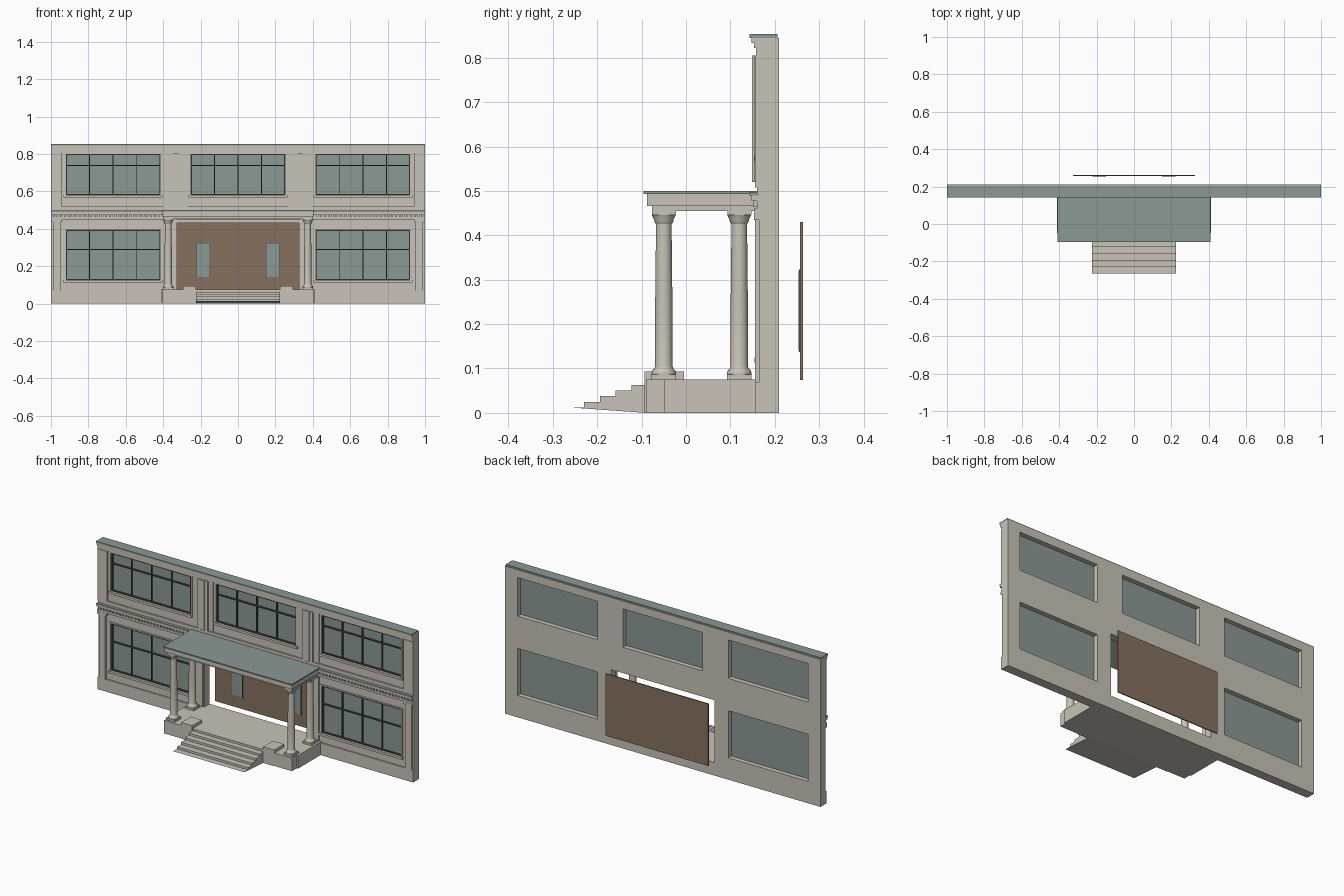
import bpy, bmesh, math
from mathutils import Matrix

cube = bpy.data.objects.get("Cube")
if cube:
    bpy.data.objects.remove(cube, do_unlink=True)


def material(name, rgb):
    m = bpy.data.materials.new(name)
    m.use_nodes = True
    m.diffuse_color = (*rgb, 1)
    bsdf = m.node_tree.nodes["Principled BSDF"]
    bsdf.inputs["Base Color"].default_value = (*rgb, 1)
    bsdf.inputs["Roughness"].default_value = 0.8
    return m


STONE = material("pale stone", (0.58, 0.55, 0.48))
SLATE = material("grey green", (0.26, 0.32, 0.30))
DARK = material("dark frame", (0.065, 0.08, 0.07))
WOOD = material("brown door", (0.24, 0.165, 0.115))


def finish(name, bm, mat):
    bmesh.ops.recalc_face_normals(bm, faces=bm.faces)
    mesh = bpy.data.meshes.new(name)
    bm.to_mesh(mesh)
    bm.free()
    mesh.materials.append(mat)
    ob = bpy.data.objects.new(name, mesh)
    bpy.context.collection.objects.link(ob)
    return ob


def boxes(name, mat, *spans):
    """One object made of boxes, each given as x0, x1, y0, y1, z0, z1."""
    bm = bmesh.new()
    for x0, x1, y0, y1, z0, z1 in spans:
        mid = ((x0 + x1) / 2, (y0 + y1) / 2, (z0 + z1) / 2)
        size = (x1 - x0, y1 - y0, z1 - z0, 1)
        bmesh.ops.create_cube(bm, size=1, matrix=Matrix.Translation(mid) @ Matrix.Diagonal(size))
    return finish(name, bm, mat)


def pair(x0, x1, *rest):
    """The same box on both sides of the centre."""
    return [(x0, x1, *rest), (-x1, -x0, *rest)]


BACK, FACE = 0.21, 0.165
LOW, HIGH = (0.125, 0.395), (0.58, 0.8)
windows = {
    "lower_left_window": (0.415, 0.92, *LOW),
    "lower_right_window": (-0.92, -0.415, *LOW),
    "upper_left_window": (0.415, 0.92, *HIGH),
    "upper_right_window": (-0.92, -0.415, *HIGH),
    "upper_middle_window": (-0.253, 0.253, *HIGH),
}
DOORWAY = (-0.327, 0.327, 0.075, 0.432)

# Wall: a sheet of cells that skips the openings, then thickened
holes = list(windows.values()) + [DOORWAY]
xs = sorted({-1, 1} | {h[i] for h in holes for i in (0, 1)})
zs = sorted({0, 0.845} | {h[i] for h in holes for i in (2, 3)})
bm = bmesh.new()
for x0, x1 in zip(xs, xs[1:]):
    for z0, z1 in zip(zs, zs[1:]):
        cx, cz = (x0 + x1) / 2, (z0 + z1) / 2
        if any(h[0] < cx < h[1] and h[2] < cz < h[3] for h in holes):
            continue
        y = (FACE + BACK) / 2
        bm.faces.new([bm.verts.new((px, y, pz)) for px, pz in
                      ((x0, z0), (x1, z0), (x1, z1), (x0, z1))])
bmesh.ops.remove_doubles(bm, verts=bm.verts, dist=0.0001)
wall = finish("wall", bm, STONE)
thick = wall.modifiers.new("thickness", 'SOLIDIFY')
thick.thickness = BACK - FACE
thick.offset = 0

# Windows: glass, glazing bars and stone sill
for name, (x0, x1, z0, z1) in windows.items():
    boxes(name + "_glass", SLATE, (x0, x1, 0.177, 0.183, z0, z1))
    t, y0, y1 = 0.006, 0.168, 0.178
    rail = z1 - 0.062 if z0 > 0.5 else z1 - 0.105
    bars = [(x0, x1, y0, y1, z0, z0 + t), (x0, x1, y0, y1, z1 - t, z1),
            (x0, x0 + t, y0, y1, z0, z1), (x1 - t, x1, y0, y1, z0, z1),
            (x0, x1, y0, y1, rail - t / 2, rail + t / 2)]
    for k in (1, 2, 3):
        x = x0 + (x1 - x0) * k / 4
        bars.append((x - 0.0025, x + 0.0025, y0, y1, z0, z1))
    boxes(name + "_bars", DARK, *bars)
    boxes(name + "_sill", STONE, (x0 - 0.012, x1 + 0.012, 0.154, FACE, z0 - 0.013, z0))
    boxes(name + "_trim", STONE,
          (x0 - 0.01, x0, 0.161, FACE, z0, z1), (x1, x1 + 0.01, 0.161, FACE, z0, z1),
          (x0 - 0.01, x1 + 0.01, 0.161, FACE, z1, z1 + 0.008))

# Plinth, split by the porch
boxes("wall_plinth", STONE, *pair(0.4, 1, 0.157, FACE, 0, 0.07))

# Pilasters on both storeys
boxes("upper_pilasters", STONE,
      *pair(0.27, 0.4, 0.161, FACE, 0.52, 0.805),
      *pair(0.3, 0.365, 0.153, FACE, 0.52, 0.805),
      *pair(0.32, 0.345, 0.149, FACE, 0.52, 0.805),
      *pair(0.94, 1, 0.155, FACE, 0.52, 0.805))
boxes("lower_pilasters", STONE,
      *pair(0.335, 0.4, 0.157, FACE, 0.075, 0.45),
      *pair(0.95, 0.99, 0.155, FACE, 0.07, 0.45),
      *pair(0.94, 1, 0.153, FACE, 0.435, 0.45))

# Top cornice and middle band
boxes("top_cornice", STONE,
      (-1, 1, 0.148, FACE, 0.833, 0.845), (-1, 1, 0.153, FACE, 0.822, 0.833),
      (-1, 1, 0.158, FACE, 0.805, 0.822))
boxes("top_coping", SLATE, (-1, 1, 0.143, 0.206, 0.845, 0.853))
boxes("middle_band", STONE,
      (-1, 1, 0.155, FACE, 0.508, 0.52), (-1, 1, 0.16, FACE, 0.497, 0.508),
      (-1, 1, 0.147, FACE, 0.477, 0.49), (-1, 1, 0.16, FACE, 0.462, 0.477),
      (-1, 1, 0.154, FACE, 0.45, 0.462))
boxes("middle_band_coping", SLATE, (-1, 1, 0.143, FACE, 0.49, 0.497))
boxes("dentils", STONE, *[b for i in range(29) for b in
                          pair(0.42 + i * 0.02, 0.43 + i * 0.02, 0.151, 0.161, 0.464, 0.477)])

# Porch floor and blocks beside the stairs
boxes("porch_floor", STONE, (-0.405, 0.405, -0.09, FACE, 0, 0.075),
      *pair(0.4, 0.413, -0.048, FACE, 0, 0.075))
boxes("stair_blocks", STONE, *pair(0.225, 0.295, -0.093, -0.005, 0, 0.093))

# Stairs: stepped profile pulled across the width
steps, rise, run = 5, 0.0125, 0.0355
profile = [(-0.09, 0)]
for i in range(steps):
    y = -0.265 + i * run
    profile[1:1] = [(y, (i + 1) * rise), (y, i * rise)]
profile.insert(1, (-0.09, steps * rise))
bm = bmesh.new()
side = bm.faces.new([bm.verts.new((-0.225, y, z)) for y, z in profile[:-1]])
moved = bmesh.ops.extrude_face_region(bm, geom=[side])["geom"]
bmesh.ops.translate(bm, vec=(0.45, 0, 0),
                    verts=[v for v in moved if isinstance(v, bmesh.types.BMVert)])
bm.faces.new([v for v in side.verts]) if not side.is_valid else None
finish("stairs", bm, STONE)

# Porch roof on its beams
boxes("porch_entablature", STONE,
      (-0.397, 0.397, -0.077, FACE, 0.455, 0.466),
      (-0.403, 0.403, -0.088, FACE, 0.466, 0.493))
boxes("porch_roof", SLATE, (-0.408, 0.408, -0.096, FACE, 0.493, 0.5))

# Columns: turned profile of radius and height
turning = [(0, 0.085), (0.027, 0.085), (0.028, 0.09), (0.026, 0.095), (0.021, 0.1),
           (0.0195, 0.105), (0.0195, 0.24), (0.0175, 0.425), (0.021, 0.43),
           (0.022, 0.436), (0.027, 0.446), (0, 0.446)]
for label, sx in (("left", 1), ("right", -1)):
    for place, cy in (("front", -0.05), ("back", 0.12)):
        cx = sx * 0.373
        bm = bmesh.new()
        ring = [bm.verts.new((cx + r, cy, z)) for r, z in turning]
        edges = [bm.edges.new(e) for e in zip(ring, ring[1:])]
        bmesh.ops.spin(bm, geom=ring + edges, cent=(cx, cy, 0), axis=(0, 0, 1),
                       angle=math.tau, steps=24)
        bmesh.ops.remove_doubles(bm, verts=bm.verts, dist=0.0001)
        column = finish(f"{place}_{label}_column", bm, STONE)
        bpy.ops.object.select_all(action='DESELECT')
        column.select_set(True)
        bpy.context.view_layer.objects.active = column
        bpy.ops.object.shade_smooth_by_angle(angle=math.radians(35))
        boxes(f"{place}_{label}_column_blocks", STONE,
              (cx - 0.028, cx + 0.028, cy - 0.028, cy + 0.028, 0.075, 0.086),
              (cx - 0.027, cx + 0.027, cy - 0.027, cy + 0.027, 0.446, 0.455))

# Door panel standing behind the doorway, with two glazed lights
boxes("door_panel", WOOD, (-0.325, 0.325, 0.257, 0.263, 0.074, 0.43))
boxes("door_light_frames", DARK, *pair(0.149, 0.221, 0.2545, 0.257, 0.137, 0.323))
boxes("door_lights", SLATE, *pair(0.152, 0.218, 0.253, 0.2545, 0.14, 0.32))
